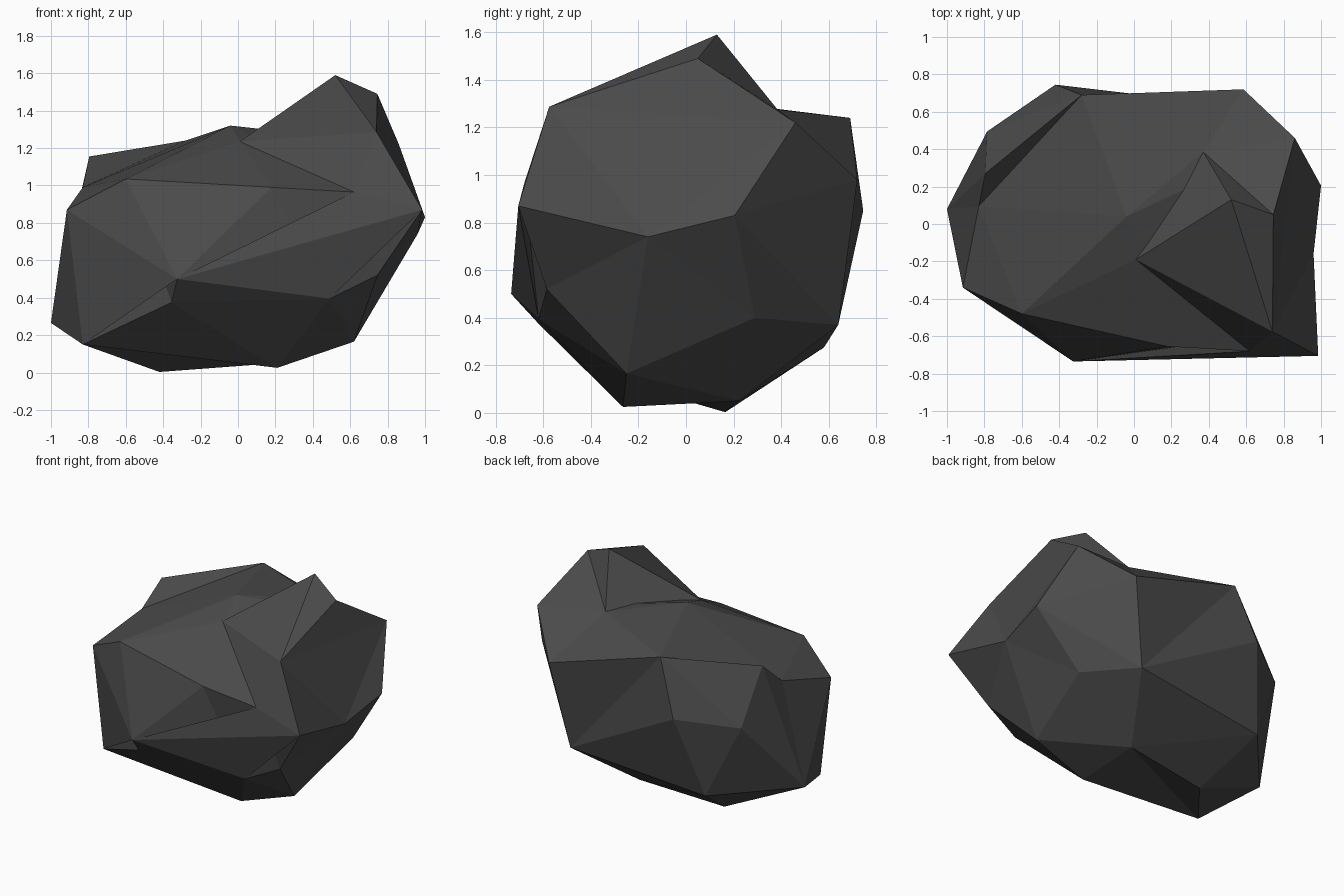
import bpy, bmesh

if "Cube" in bpy.data.objects:
    bpy.data.objects.remove(bpy.data.objects["Cube"])

# Corner points of the boulder, grouped from the ground up
base = [(-.42, .165, .003), (.21, -.265, .025), (.21, .225, .05),
        (.62, -.25, .165), (-.83, -.34, .15)]
belly = [(-1, .08, .265), (-.56, .58, .275), (.47, .64, .37), (.71, .29, .40),
         (.745, -.585, .52), (.49, -.62, .395), (-.355, -.62, .375), (-.325, -.735, .5)]
waist = [(.96, -.16, .74), (1, .205, .83), (.985, -.705, .87), (.62, -.68, .965),
         (.18, -.655, .99), (-.915, -.34, .87), (-.785, .495, .787), (-.42, .745, .85)]
crown = [(-.6, -.48, 1.035), (-.83, .095, .99), (-.28, .69, 1.24), (.585, .72, .98),
         (.86, .46, 1.22), (.37, .385, 1.275), (.01, -.19, 1.235), (-.04, .04, 1.32)]
tips = [(.52, .13, 1.59), (.745, .05, 1.49), (.74, -.575, 1.287)]

# Short names for the corners that lumps and dents share
low_back, low_front, low_right, keel, low_left = base
left, back_left, back_low, right_low, brow_right, brow, notch, nose = belly
side, side_back, corner, front_right, front_mid, cheek, rear_left, rear = waist
front_left, saddle, rear_top, rear_right, shoulder, valley, ledge, dome = crown

lumps = {
    "peak": tips + [shoulder, valley, ledge, side, side_back, corner, front_right],
    "left_ridge": [(-.795, .27, 1.155), saddle, rear_top, rear_left, rear, left],
}
dents = {
    "right_face": [corner, side_back, side, tips[1], tips[2], shoulder],
    "peak_back": [tips[0], shoulder, tips[1], valley],
    "back_slope": [rear_top, shoulder, rear_right, valley],
    "back_face": [rear, rear_right, rear_top, back_low],
    "right_front": [corner, keel, brow_right, side],
    "front_corner": [brow, corner, front_right, brow_right],
    "right_lower": [side_back, keel, side, right_low],
    "front_face": [nose, front_right, front_mid, brow],
    "front_notch": [low_left, nose, front_left, notch],
    "underside": [low_back, low_front, low_left, low_right],
}

stone = bpy.data.materials.new("dark_grey_stone")
stone.diffuse_color = (.07, .07, .07, 1)
stone.use_nodes = True
stone.node_tree.nodes["Principled BSDF"].inputs["Base Color"].default_value = stone.diffuse_color


def hull(name, points):
    """Flat-faced solid wrapped around the points."""
    bm = bmesh.new()
    for p in points:
        bm.verts.new(p)
    out = bmesh.ops.convex_hull(bm, input=bm.verts)
    loose = {g for g in out["geom_interior"] + out["geom_unused"]
             if isinstance(g, bmesh.types.BMVert)}
    bmesh.ops.delete(bm, geom=list(loose), context='VERTS')
    bmesh.ops.recalc_face_normals(bm, faces=bm.faces)
    me = bpy.data.meshes.new(name)
    bm.to_mesh(me)
    bm.free()
    me.materials.append(stone)
    ob = bpy.data.objects.new(name, me)
    bpy.context.collection.objects.link(ob)
    return ob


def combine(target, name, points, operation):
    """Fuse a lump onto the target or carve a dent out of it."""
    tool = hull(name, points)
    mod = target.modifiers.new(name, 'BOOLEAN')
    mod.operation = operation
    mod.solver = 'EXACT'
    mod.object = tool
    bpy.context.view_layer.objects.active = target
    bpy.ops.object.modifier_apply(modifier=mod.name)
    bpy.data.objects.remove(tool)


# Core boulder with lumps fused on and shallow dents carved out
rock = hull("boulder", base + belly + waist + crown)
for name, pts in lumps.items():
    combine(rock, name, pts, 'UNION')
for name, pts in dents.items():
    combine(rock, name, pts, 'DIFFERENCE')
